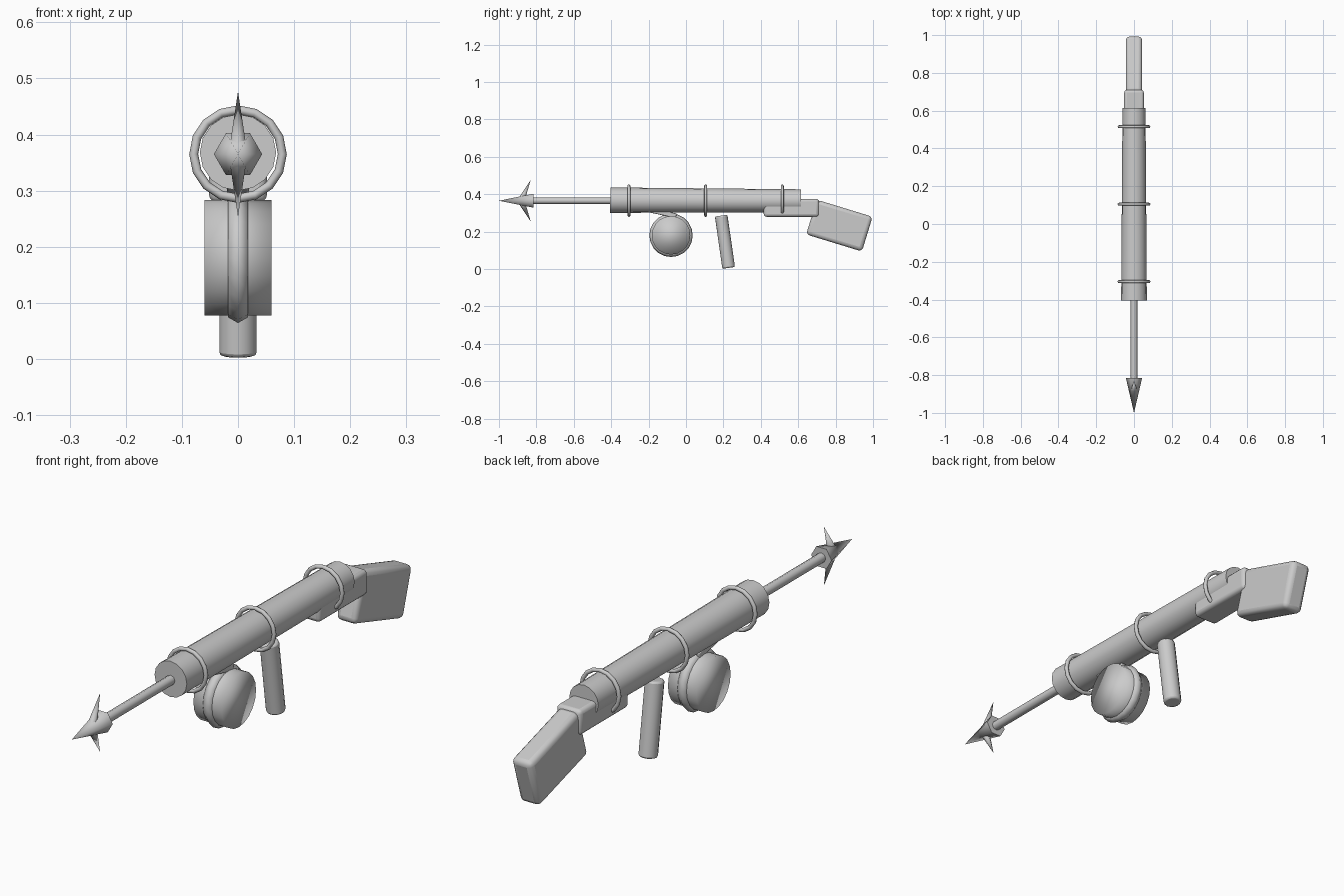
import bpy
import math
from mathutils import Matrix, Vector

if "Cube" in bpy.data.objects:
    bpy.data.objects.remove(bpy.data.objects["Cube"], do_unlink=True)

grey = bpy.data.materials.new("plain grey")
grey.use_nodes = True
COLOUR = (0.6, 0.6, 0.6, 1)
grey.diffuse_color = COLOUR
grey.node_tree.nodes["Principled BSDF"].inputs["Base Color"].default_value = COLOUR

AXIS_Z = 0.365


def finish(name, angle=None):
    """Name the active object, colour it and smooth it (fully, or below an angle)."""
    ob = bpy.context.object
    ob.name = ob.data.name = name
    ob.data.materials.append(grey)
    if angle is None:
        bpy.ops.object.shade_smooth()
    else:
        bpy.ops.object.shade_smooth_by_angle(angle=math.radians(angle))
    return ob


def bevel(ob, width, segments):
    mod = ob.modifiers.new("rounding", "BEVEL")
    mod.width = width
    mod.segments = segments
    mod.limit_method = "ANGLE"
    mod.angle_limit = math.radians(50)


def rod(name, start, end, r1, r2, sides, spin=0, angle=None):
    """Cylinder or cone running from start to end."""
    start, end = Vector(start), Vector(end)
    line = end - start
    bpy.ops.mesh.primitive_cone_add(vertices=sides, radius1=r1, radius2=r2, depth=line.length)
    ob = finish(name, angle)
    turn = line.to_track_quat("Z", "Y").to_matrix().to_4x4()
    ob.matrix_world = Matrix.Translation((start + end) / 2) @ turn @ Matrix.Rotation(spin, 4, "Z")
    return ob


def block(name, centre, size, tilt, width):
    """Rounded box tilted about the x axis."""
    bpy.ops.mesh.primitive_cube_add(size=1)
    ob = bpy.context.object
    ob.data.transform(Matrix.Diagonal((*size, 1)))
    ob.location = centre
    ob.rotation_euler.x = math.radians(tilt)
    finish(name, 40)
    bevel(ob, width, 3)
    return ob


def ring(name, centre, turn, major, minor, sides, minor_sides):
    bpy.ops.mesh.primitive_torus_add(location=centre, rotation=turn, major_radius=major,
                                     minor_radius=minor, major_segments=sides,
                                     minor_segments=minor_sides)
    return finish(name)


# Barrel with three clamping rings
rod("barrel", (0, -0.405, AXIS_Z + 0.003), (0, 0.615, AXIS_Z), 0.068, 0.061, 16, angle=50)
for label, y in (("front", -0.305), ("middle", 0.105), ("rear", 0.515)):
    ring(label + "_barrel_ring", (0, y, AXIS_Z), (math.pi / 2, 0, 0), 0.079, 0.008, 16, 8)

# Spear: shaft, six-sided head and two swept barbs
rod("spear_shaft", (0, -0.83, AXIS_Z), (0, -0.38, AXIS_Z), 0.018, 0.018, 8, angle=50)
rod("spear_head", (0, -0.815, AXIS_Z), (0, -1, AXIS_Z), 0.043, 0, 6, math.pi / 6, 70)
for label, side in (("upper", 1), ("lower", -1)):
    rod(label + "_barb", (0, -0.88, AXIS_Z + side * 0.005), (0, -0.83, AXIS_Z + side * 0.112),
        0.018, 0, 6, angle=70)

# Drum magazine: wide cylinder with a ridged band around its middle
rod("drum", (-0.06, -0.08, 0.18), (0.06, -0.08, 0.18), 0.103, 0.103, 20)
ring("drum_band", (0, -0.08, 0.18), (0, math.pi / 2, 0), 0.095, 0.021, 20, 6)
block("drum_mount", (0, -0.135, 0.302), (0.04, 0.17, 0.025), -12, 0.004)

# Hand grip
grip = rod("grip", (0, 0.228, 0.006), (0, 0.188, 0.285), 0.034, 0.034, 14, angle=50)
bevel(grip, 0.007, 2)

# Receiver and shoulder stock
block("receiver", (0, 0.563, 0.327), (0.104, 0.295, 0.096), 0, 0.015)
block("stock", (0, 0.82, 0.232), (0.086, 0.312, 0.194), -17, 0.02)
